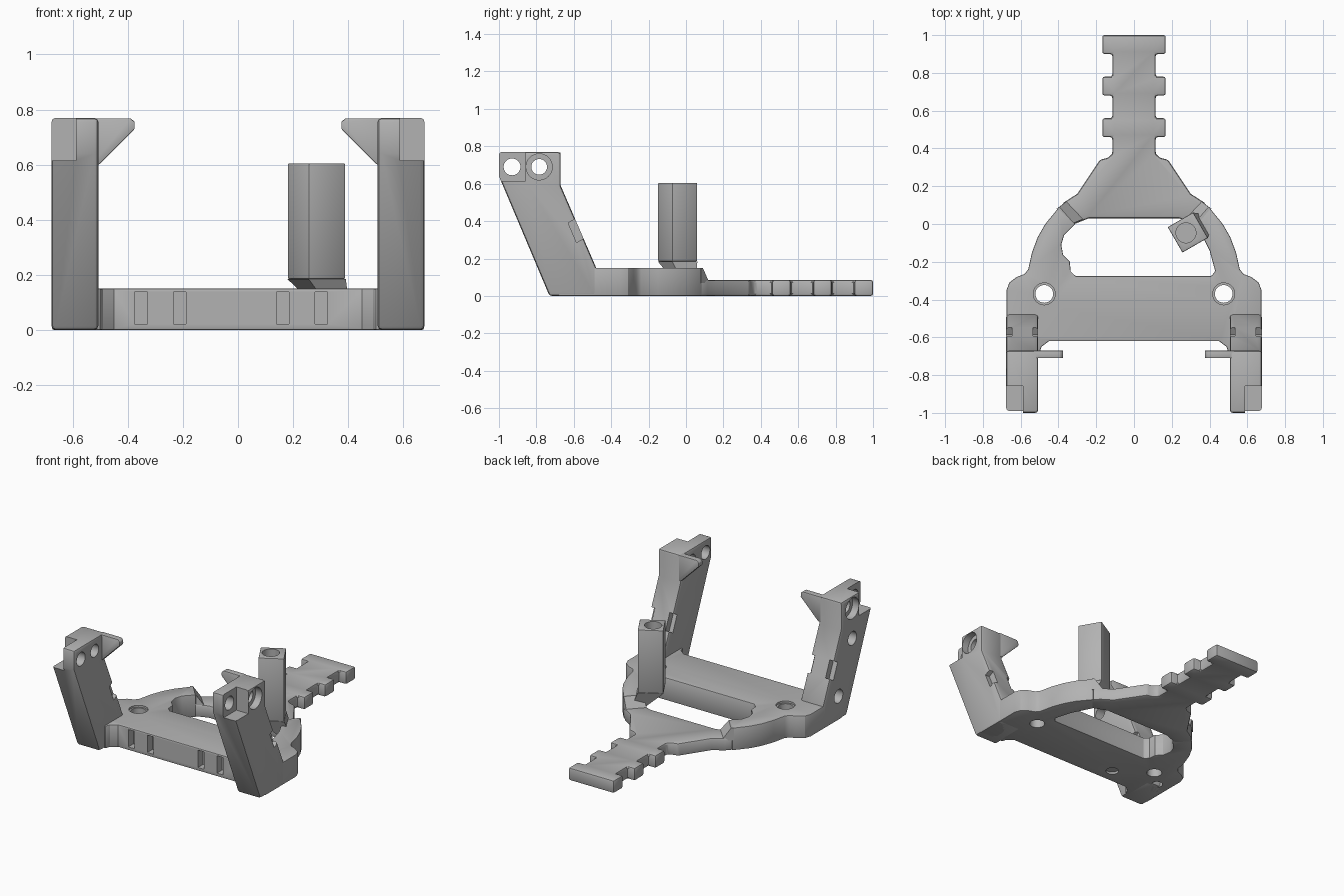
import bpy, bmesh, math

cube = bpy.data.objects.get("Cube")
if cube:
    bpy.data.objects.remove(cube, do_unlink=True)

grey = bpy.data.materials.new("plain_grey")
grey.use_nodes = True
GREY = (0.45, 0.45, 0.45, 1)
grey.diffuse_color = GREY
grey.node_tree.nodes["Principled BSDF"].inputs["Base Color"].default_value = GREY


def loft(name, bottom, top, lo, hi, axis="z"):
    """Solid between two outlines with equal point counts, along an axis."""
    place = {"x": lambda a, b, h: (h, a, b),
             "y": lambda a, b, h: (a, h, b),
             "z": lambda a, b, h: (a, b, h)}[axis]
    bm = bmesh.new()
    low = [bm.verts.new(place(a, b, lo)) for a, b in bottom]
    high = [bm.verts.new(place(a, b, hi)) for a, b in top]
    bm.faces.new(low[::-1])
    bm.faces.new(high)
    n = len(low)
    for i in range(n):
        j = (i + 1) % n
        bm.faces.new((low[i], low[j], high[j], high[i]))
    bmesh.ops.recalc_face_normals(bm, faces=bm.faces)
    mesh = bpy.data.meshes.new(name)
    bm.to_mesh(mesh)
    bm.free()
    mesh.materials.append(grey)
    obj = bpy.data.objects.new(name, mesh)
    bpy.context.collection.objects.link(obj)
    return obj


def prism(name, pts, lo, hi, axis="z"):
    return loft(name, pts, pts, lo, hi, axis)


def box(name, x, y, z):
    return prism(name, [(x[0], y[0]), (x[1], y[0]), (x[1], y[1]), (x[0], y[1])], *z)


def rod(a, b, r, lo, hi, axis):
    ring = [(a + r * math.cos(math.tau * i / 32), b + r * math.sin(math.tau * i / 32))
            for i in range(32)]
    return prism("hole_cutter", ring, lo, hi, axis)


def flip(pts):
    return [(-a, b) for a, b in reversed(pts)]


def finish(obj, cutters=(), bevel=0.012):
    """Round the edges, cut the holes, and bake the result."""
    if bevel:
        m = obj.modifiers.new("rounding", "BEVEL")
        m.width, m.segments, m.limit_method = bevel, 2, "ANGLE"
        m.angle_limit = math.radians(40)
    for c in cutters:
        c.hide_render = True
        m = obj.modifiers.new("cut", "BOOLEAN")
        m.operation, m.object, m.solver = "DIFFERENCE", c, "EXACT"
    bpy.context.view_layer.update()
    deps = bpy.context.evaluated_depsgraph_get()
    baked = bpy.data.meshes.new_from_object(obj.evaluated_get(deps))
    obj.modifiers.clear()
    obj.data = baked
    bpy.ops.object.select_all(action="DESELECT")
    obj.select_set(True)
    bpy.context.view_layer.objects.active = obj
    bpy.ops.object.shade_smooth_by_angle(angle=math.radians(30))


def discard(cutters):
    for c in cutters:
        bpy.data.objects.remove(c, do_unlink=True)


# Blind holes in the outer side of the right arm
side_holes = [rod(-0.785, 0.49, 0.045, -0.75, -0.6, "x"),
              rod(-0.64, 0.16, 0.045, -0.75, -0.6, "x")]

# Thick C-shaped frame around the window
outer = [(0.40, 0.085), (0.47, 0.0), (0.51, -0.07), (0.54, -0.15), (0.56, -0.24),
         (0.58, -0.265), (0.62, -0.28), (0.66, -0.31), (0.675, -0.35),
         (0.675, -0.68), (0.5, -0.68), (0.49, -0.65), (0.45, -0.62)]
window = [(-0.31, 0.0), (-0.37, -0.06), (-0.385, -0.11), (-0.375, -0.165),
          (-0.34, -0.2), (-0.335, -0.25), (-0.31, -0.275), (0.41, -0.275),
          (0.43, -0.25), (0.4, -0.14), (0.36, -0.06), (0.33, 0.0)]
frame = prism("frame", outer + flip(outer) + window, 0, 0.15)
cuts = []
for x in (-0.475, 0.475):
    cuts += [rod(x, -0.37, 0.047, -0.1, 0.3, "z"), rod(x, -0.37, 0.058, 0.137, 0.3, "z")]
for x in (-0.352, -0.212, 0.162, 0.302):
    cuts.append(box("slot_cutter", (x - 0.023, x + 0.023), (-0.7, -0.565), (0.022, 0.138)))
cuts += [rod(-0.26, -0.52, 0.04, -0.1, 0.015, "z"), rod(-0.58, -0.47, 0.035, -0.1, 0.06, "z")]
finish(frame, cuts + side_holes, 0.006)
discard(cuts)

# Thin toothed tail
side = [(0.24, 0.03), (0.34, -0.01), (0.43, 0.045), (0.37, 0.115), (0.3, 0.16),
        (0.18, 0.34), (0.14, 0.35), (0.115, 0.37)]
for y in (0.46, 0.68, 0.9):
    side += [(0.115, y), (0.168, y), (0.168, y + 0.1)]
    if y < 0.9:
        side.append((0.115, y + 0.1))
finish(prism("tail", side + flip(side), 0, 0.085), bevel=0.012)

# Ramps from the frame down to the tail
foot = [(0.33, -0.005), (0.41, 0.08), (0.35, 0.125), (0.26, 0.03)]
head = [(0.33, -0.005), (0.41, 0.08), (0.395, 0.09), (0.32, 0.005)]
finish(loft("left_ramp", foot, head, 0.07, 0.15), bevel=0)
finish(loft("right_ramp", flip(foot), flip(head), 0.07, 0.15), bevel=0)

# Raked arms with pierced heads and inward flanges
profile = [(-0.73, 0), (-1.0, 0.64), (-1.0, 0.77), (-0.67, 0.77), (-0.67, 0.59),
           (-0.48, 0.15), (-0.48, 0)]
notch = [(-0.63, 0.39), (-0.56, 0.43), (-0.51, 0.33), (-0.585, 0.285)]
flange = [(0.53, 0.768), (0.39, 0.768), (0.375, 0.755), (0.375, 0.73), (0.505, 0.6), (0.53, 0.6)]
for label, s in (("left", 1), ("right", -1)):
    def span(a, b):
        return sorted((s * a, s * b))
    arm = prism(label + "_arm", profile, *span(0.507, 0.677), "x")
    cuts = [box("step_cutter", span(0.588, 0.8), (-1.2, -0.857), (0.615, 0.9)),
            rod(-0.93, 0.69, 0.045, *span(0.4, 0.8), "x"),
            rod(-0.785, 0.69, 0.042, *span(0.4, 0.8), "x"),
            rod(-0.785, 0.69, 0.07, *span(0.63, 0.8), "x"),
            prism("notch_cutter", notch, *span(0.645, 0.75), "x"),
            prism("notch_cutter", notch, *span(0.45, 0.535), "x")]
    finish(arm, cuts + (side_holes if s < 0 else []), 0.015)
    discard(cuts)
    pts = flange if s > 0 else flip(flange)
    finish(prism(label + "_flange", pts, -0.71, -0.67, "y"), bevel=0.004)
discard(side_holes)

# Turned square post with a bored top and a tapered foot
cx, cy = 0.285, -0.045
square = [(cx + 0.11 * math.cos(math.radians(a)), cy + 0.11 * math.sin(math.radians(a)))
          for a in (75, 165, 255, 345)]
bore = rod(0.275, -0.047, 0.053, 0.45, 0.7, "z")
finish(prism("post", square, 0.185, 0.605), [bore], 0.006)
discard([bore])
tapered = [(0.36 + (x - cx) * 0.45, 0.0 + (y - cy) * 0.45) for x, y in square]
finish(loft("post_foot", tapered, square, 0.06, 0.185), bevel=0)
